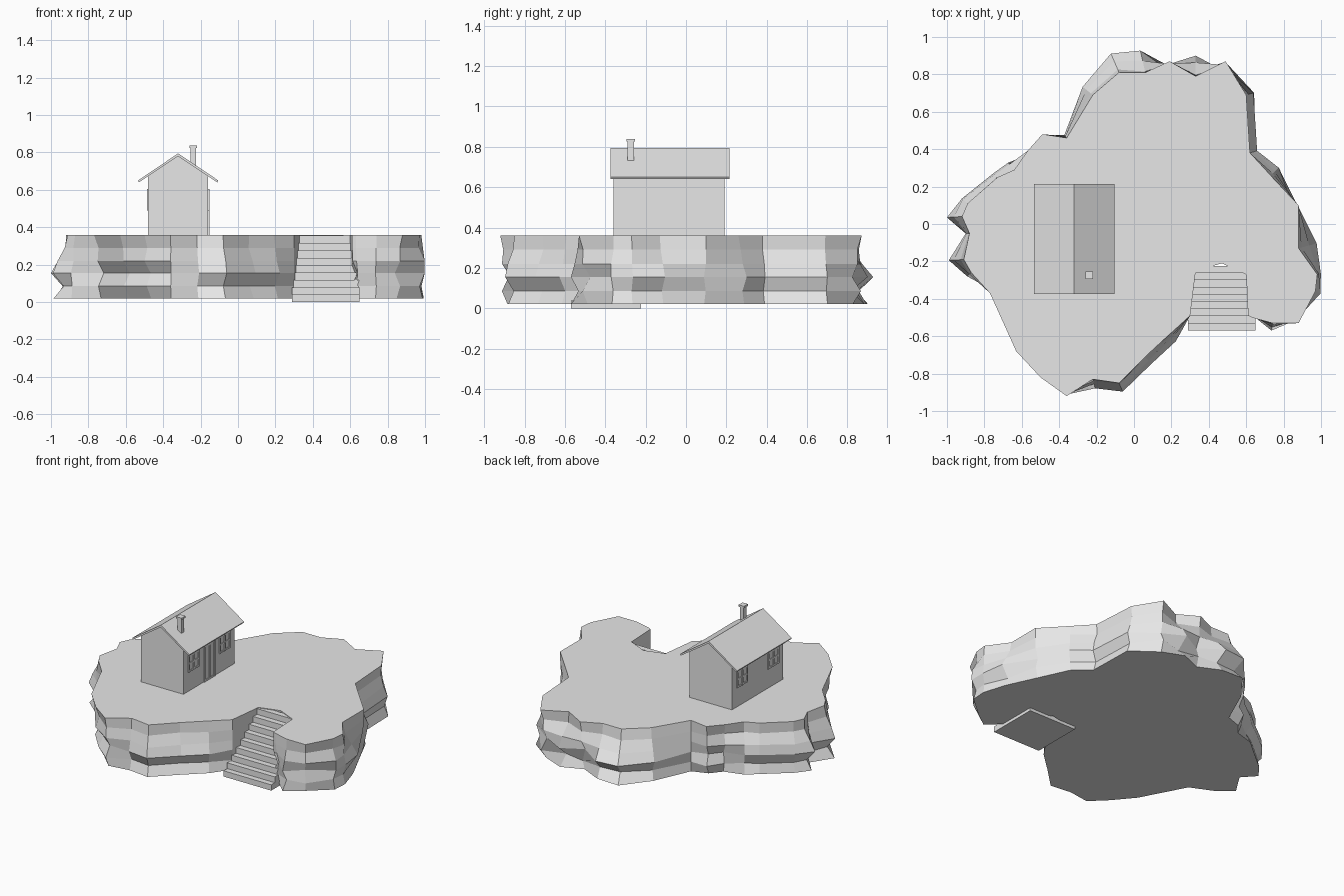
import bpy, bmesh, random
from mathutils import Vector

random.seed(4)
cube = bpy.data.objects.get("Cube")
if cube:
    bpy.data.objects.remove(cube)

# One plain grey for the whole model
grey = bpy.data.materials.new("plain_grey")
grey.use_nodes = True
colour = (0.8, 0.8, 0.8, 1)
grey.diffuse_color = colour
grey.node_tree.nodes["Principled BSDF"].inputs["Base Color"].default_value = colour


def finish(name, bm):
    bmesh.ops.recalc_face_normals(bm, faces=bm.faces)
    mesh = bpy.data.meshes.new(name)
    bm.to_mesh(mesh)
    bm.free()
    mesh.materials.append(grey)
    obj = bpy.data.objects.new(name, mesh)
    bpy.context.collection.objects.link(obj)
    return obj


def add_box(bm, low, high):
    low, high = Vector(low), Vector(high)
    made = bmesh.ops.create_cube(bm, size=1)["verts"]
    for v in made:
        v.co = (low + high) / 2 + v.co * (high - low)


def prism(name, profile, axis, start, end):
    """Extrude a flat profile along x (axis 0) or y (axis 1)."""
    bm = bmesh.new()
    ends = []
    for along in (start, end):
        ends.append([bm.verts.new((along, a, z) if axis == 0 else (a, along, z))
                     for a, z in profile])
    first, last = ends
    bm.faces.new(first)
    bm.faces.new(last)
    n = len(profile)
    for i in range(n):
        j = (i + 1) % n
        bm.faces.new((first[i], first[j], last[j], last[i]))
    return finish(name, bm)


# Rocky plateau: top outline (x, y) with how far the rock bulges out (+) or recedes (-)
outline_back = [
    (-.92, .04, .08), (-.89, .11, .04), (-.73, .25, .03), (-.64, .29, .05),
    (-.57, .39, -.04), (-.49, .48, -.04), (-.36, .46, .02), (-.22, .69, .07),
    (-.08, .81, .11), (.06, .81, .12), (.19, .87, -.05), (.33, .79, .11),
    (.49, .87, -.05), (.6, .69, .04), (.62, .38, .04), (.73, .26, .06),
    (.88, .1, -.03), (.88, -.13, .1), (.98, -.27, .02), (.97, -.36, .03)]
outline_front = [
    (.88, -.53, -.07), (.74, -.53, .04), (.63, -.5, -.03), (.61, -.49, -.03),
    (.6, -.27, 0), (.47, -.21, 0), (.33, -.25, 0), (.3, -.49, 0),
    (.19, -.59, .05), (.06, -.71, .05), (-.08, -.85, .05), (-.22, -.83, .05),
    (-.36, -.92, -.05), (-.5, -.82, -.05), (-.63, -.68, -.06), (-.77, -.37, -.06),
    (-.87, -.26, .03), (-.91, -.19, .08), (-.88, -.05, .02)]
outline = outline_back + outline_front
levels = [.36, .29, .22, .155, .085, .02]
bulge = [0, .1, .6, 1, .3, .8]
recess = [0, .3, .2, 1, .3, .9]

bm = bmesh.new()
rings = []
count = len(outline)
for z, b, r in zip(levels, bulge, recess):
    ring = []
    for i, (x, y, out) in enumerate(outline):
        before, after = outline[i - 1], outline[(i + 1) % count]
        normal = Vector((before[1] - after[1], after[0] - before[0])).normalized()
        push = out * (b if out > 0 else r)
        if 0 < b < 1 and out:
            push += random.uniform(-.012, .012)
        px, py = x + normal.x * push, y + normal.y * push
        ring.append(bm.verts.new((max(-1, min(1, px)), py, z)))
    rings.append(ring)
for upper, lower in zip(rings, rings[1:]):
    for i in range(count):
        j = (i + 1) % count
        bm.faces.new((upper[i], upper[j], lower[j], lower[i]))
caps = [bm.faces.new(rings[0]), bm.faces.new(rings[-1])]
bmesh.ops.triangulate(bm, faces=caps)
finish("rock_plateau", bm)

# Staircase: one solid stepped profile
steps, rise, run, front = 9, .0395, .0385, -.57
stair_profile = [(front, 0)]
for i in range(steps):
    y = front + i * run
    stair_profile += [(y, (i + 1) * rise), (y + run, (i + 1) * rise)]
stair_profile.append((front + steps * run, 0))
prism("staircase", stair_profile, 0, .29, .65)

# House walls with gables
mid, half = -.32, .16
prism("house_walls", [(mid - half, .35), (mid + half, .35), (mid + half, .675),
                      (mid, .78), (mid - half, .675)], 1, -.36, .19)

# Thin pitched roof
reach, eave, ridge, thick = .215, .65, .795, .015
prism("roof", [(mid - reach, eave), (mid, ridge), (mid + reach, eave),
               (mid + reach - .005, eave - .01), (mid, ridge - thick),
               (mid - reach + .005, eave - .01)], 1, -.375, .215)

# Chimney with a cap
bm = bmesh.new()
add_box(bm, (-.255, -.29, .7), (-.225, -.258, .825))
add_box(bm, (-.26, -.295, .825), (-.22, -.253, .838))
finish("chimney", bm)


def framed_panel(name, side, y0, y1, z0, z1, rows):
    """Thin panel with frame and bars on a long wall; side is -1 or +1."""
    bm = bmesh.new()
    wall = mid + side * half

    def plate(ya, yb, za, zb, depth):
        xs = sorted((wall - side * .002, wall + side * depth))
        add_box(bm, (xs[0], ya, za), (xs[1], yb, zb))

    bar = .012
    plate(y0, y1, z0, z1, .002)
    for y in (y0, (y0 + y1 - bar) / 2, y1 - bar):
        plate(y, y + bar, z0, z1, .007)
    for i in range(rows + 1):
        z = z0 + i * (z1 - z0 - bar) / rows
        plate(y0, y1, z, z + bar, .006)
    finish(name, bm)


for side, label in ((1, "left"), (-1, "right")):
    for y, place in ((-.31, "front"), (.025, "back")):
        framed_panel(f"{label}_{place}_window", side, y, y + .115, .49, .605, 2)
framed_panel("double_door", 1, -.14, -.025, .36, .605, 1)
